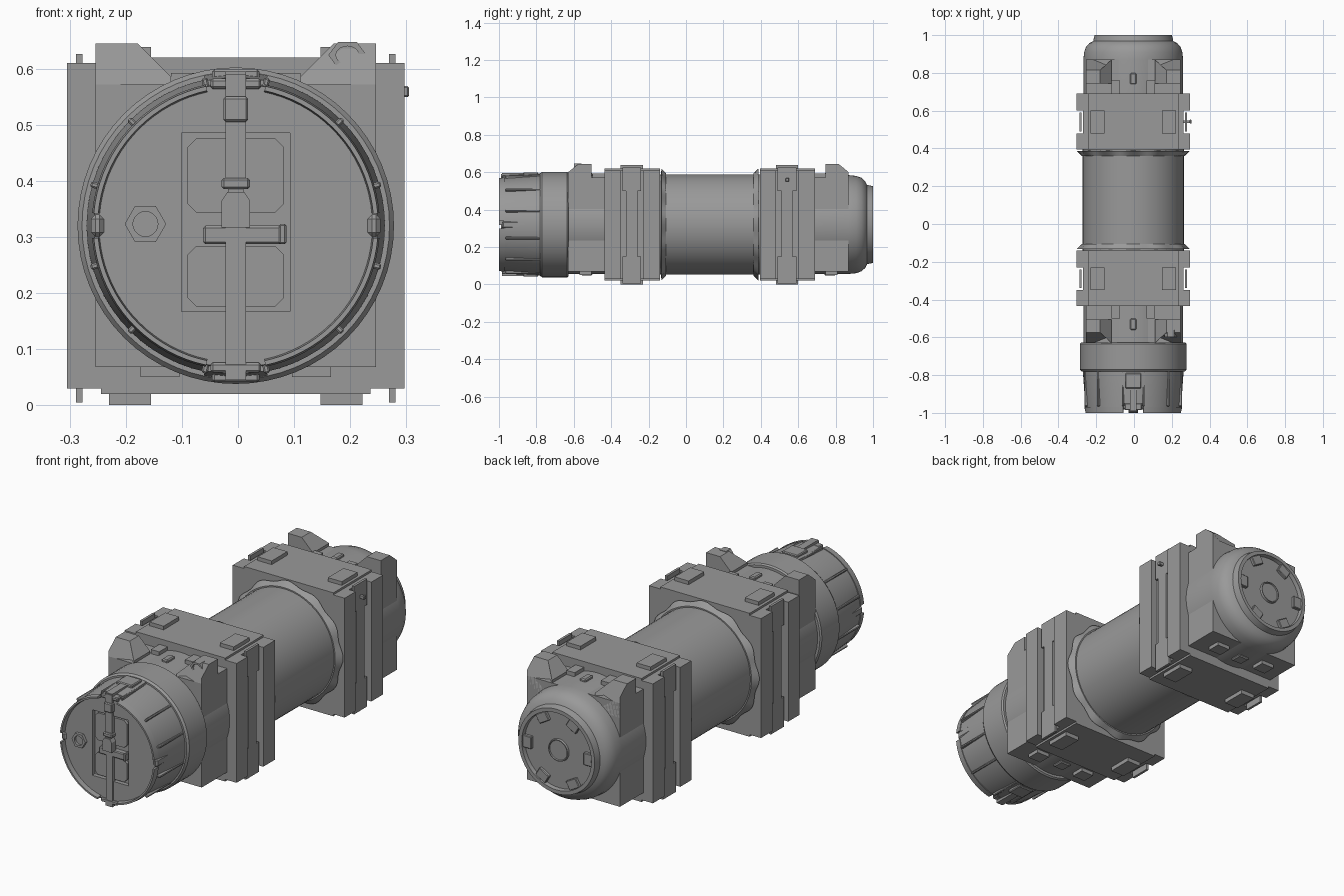
import bpy, bmesh
from math import cos, sin, pi, radians, tau
from mathutils import Matrix, Vector

if "Cube" in bpy.data.objects:
    bpy.data.objects.remove(bpy.data.objects["Cube"])

CX, CZ = -0.004, 0.32          # long axis of the canister
GREY = bpy.data.materials.new("dark_grey")
GREY.diffuse_color = (0.32, 0.32, 0.32, 1)
GREY.use_nodes = True
GREY.node_tree.nodes["Principled BSDF"].inputs["Base Color"].default_value = GREY.diffuse_color


def make(name, bm, bevel=0):
    if bevel:
        bmesh.ops.bevel(bm, geom=bm.edges[:], offset=bevel, segments=1, affect='EDGES')
    bmesh.ops.recalc_face_normals(bm, faces=bm.faces[:])
    me = bpy.data.meshes.new(name)
    bm.to_mesh(me)
    bm.free()
    me.materials.append(GREY)
    ob = bpy.data.objects.new(name, me)
    ob.location.x = CX
    bpy.context.collection.objects.link(ob)
    return ob


def box_bm(x0, x1, y0, y1, z0, z1):
    bm = bmesh.new()
    c = Vector(((x0 + x1) / 2, (y0 + y1) / 2, (z0 + z1) / 2))
    m = Matrix.Translation(c) @ Matrix.Diagonal((abs(x1 - x0), abs(y1 - y0), abs(z1 - z0), 1))
    bmesh.ops.create_cube(bm, size=1, matrix=m)
    return bm


def box(name, x0, x1, y0, y1, z0, z1, bevel=0):
    return make(name, box_bm(x0, x1, y0, y1, z0, z1), bevel)


def radial(name, deg, r0, r1, w, y0, y1, bevel=0):
    """Block sitting at an angle around the long axis."""
    bm = box_bm(r0, r1, y0, y1, -w / 2, w / 2)
    m = Matrix.Translation((0, 0, CZ)) @ Matrix.Rotation(-radians(deg), 4, 'Y')
    bmesh.ops.transform(bm, matrix=m, verts=bm.verts[:])
    return make(name, bm, bevel)


def prism(name, pts, y0, y1, slope=None):
    """Extrude an x/z outline along y; slope = (z limit, y shift) leans the y0 end."""
    bm = bmesh.new()
    a = [bm.verts.new((x, y0 + (slope[1] if slope and z > slope[0] else 0), z)) for x, z in pts]
    b = [bm.verts.new((x, y1, z)) for x, z in pts]
    n = len(pts)
    bm.faces.new(a)
    bm.faces.new(b[::-1])
    for i in range(n):
        bm.faces.new((a[i], b[i], b[(i + 1) % n], a[(i + 1) % n]))
    return make(name, bm)


def lathe(name, prof, seg=64, a0=0, a1=360, wave=0):
    """Revolve closed (r, y) outline about the long axis, fully or as an arc."""
    bm = bmesh.new()
    full = a1 - a0 >= 360
    rings = []
    for i in range(seg if full else seg + 1):
        t = radians(a0 + (a1 - a0) * i / seg)
        ring = []
        for k, (r, y) in enumerate(prof):
            if k == 1:
                r += wave * cos(12 * t)
            ring.append(bm.verts.new((r * cos(t), y, CZ + r * sin(t))))
        rings.append(ring)
    n = len(prof)
    for i in range(seg):
        p, q = rings[i], rings[(i + 1) % len(rings)]
        for k in range(n):
            bm.faces.new((p[k], p[(k + 1) % n], q[(k + 1) % n], q[k]))
    if not full:
        bm.faces.new(rings[0])
        bm.faces.new(rings[-1][::-1])
    bmesh.ops.remove_doubles(bm, verts=bm.verts[:], dist=1e-5)
    bmesh.ops.dissolve_degenerate(bm, edges=bm.edges[:], dist=1e-6)
    return make(name, bm)


def nut(name, x, z, r, y0, y1, sz=1.0):
    # hexagonal nut with a stepped round hole
    o = [(x + r * cos(i * pi / 3), z + sz * r * sin(i * pi / 3)) for i in range(6)]
    ob = prism(name, o, y0, y1)
    cut(ob, prism("nut_hole", [(x + r * .6 * cos(i * tau / 20), z + sz * r * .6 * sin(i * tau / 20))
                               for i in range(20)], y0 - .01, y0 + .012))


def cut(ob, cutter):
    cutter.hide_render = True
    m = ob.modifiers.new("cut", 'BOOLEAN')
    m.operation, m.object, m.solver = 'DIFFERENCE', cutter, 'EXACT'
    bpy.context.view_layer.objects.active = ob
    bpy.ops.object.modifier_apply(modifier=m.name)
    bpy.data.objects.remove(cutter)


# central tube with end collars
lathe("tube", [(0, -.16), (.268, -.16), (.268, .42), (0, .42)])
for tag, y, s in (("front", -.14, 1), ("rear", .395, -1)):
    lathe(tag + "_neck", [(0, y), (.292, y + .008 * s), (.274, y + .034 * s), (0, y + .034 * s)],
          seg=96, wave=.007)

# square flanges with grooved sides, clamp bars, top pads and feet
for tag, y in (("front", -.435), ("rear", .395)):
    g0, g1, y1 = y + .085, y + .205, y + .295
    box(tag + "_flange_core", -.24, .24, y, y1, .02, .62)
    box(tag + "_flange_web", -.265, .265, y + .02, y1 - .02, .03, .61)
    for k, (a, b) in enumerate(((y, g0), (g1, y1))):
        box(f"{tag}_flange_slab_{k}", -.301, .301, a, b, .03, .61)
    for s, side in ((-1, "left"), (1, "right")):
        box(f"{tag}_{side}_clamp_bar", .273 * s, .285 * s, g0 + .03, g1 - .03, .005, .626)
        for k, (z0, z1) in enumerate(((.005, .15), (.5, .626))):
            box(f"{tag}_{side}_clamp_end_{k}", .273 * s, .285 * s, g0 + .01, g1 - .01, z0, z1)
        x0, x1 = (-.226, -.151) if s < 0 else (.151, .226)
        box(f"{tag}_{side}_top_pad", x0, x1, g0, g1, .615, .638)
        box(f"{tag}_{side}_foot", x0, x1, g0, g1, 0, .03)

# side screw on the rear flange
box("side_screw_shank", .255, .302, .535, .549, .552, .566)
box("side_screw_head", .298, .309, .532, .552, .549, .569, .003)

# end blocks with corner lugs and small fittings
for tag, yo, yi, s in (("front", -.63, -.43, 1), ("rear", .87, .69, -1)):
    box(tag + "_block", -.25, .25, yo, yi, .068, .572)
    lug = [(-.25, .5), (-.25, .6), (-.25, .645), (-.175, .645), (-.115, .585), (-.115, .5)]
    for sx, side in ((1, "left"), (-1, "right")):
        prism(f"{tag}_{side}_lug", [(x * sx, z) for x, z in lug], yo, yo + .125 * s, (.61, .055 * s))
        box(f"{tag}_{side}_step", -.115 * sx, -.07 * sx, yi - .07 * s, yi, .56, .592)
        box(f"{tag}_{side}_under_pad", -.17 * sx, -.1 * sx, yo + .06 * s, yo + .125 * s, .05, .08)
    box(tag + "_top_catch", -.016, .016, yo + .07 * s, yo + .13 * s, .57, .596, .005)
    box(tag + "_under_catch", -.03, .03, yo + .07 * s, yo + .13 * s, .048, .08, .005)
lathe("front_block_core", [(0, -.65), (.264, -.65), (.264, -.42), (0, -.42)])
nut("lug_nut", .199, .624, .034, -.598, -.56, .78)

# rear dome with recessed end plate
lathe("rear_dome", [(0, .985), (.046, .985), (.048, .99), (.052, .99), (.054, .98), (.184, .98),
                    (.187, 1), (.205, 1), (.212, .968), (.232, .958), (.25, .938), (.26, .91),
                    (.264, .87), (.264, .68), (0, .68)])
for i in range(6):
    radial(f"end_tab_{i}", 60 * i, .14, .186, .06, .97, .995, .003)

# front cap: wide collar, tapered drum, recessed face
lathe("cap_collar", [(0, -.78), (.274, -.78), (.282, -.77), (.282, -.635), (.276, -.628), (0, -.628)])
drum = lathe("cap_drum", [(0, -.975), (.253, -.975), (.266, -.79), (.266, -.76), (0, -.76)])
cut(drum, box("panel_recess", -.097, .097, -1.02, -.955, .167, .485))
for k, (a, b) in enumerate(((-78, -5), (5, 78), (102, 175), (185, 258))):
    lathe(f"cap_rim_{k}", [(.243, -.97), (.246, -1), (.254, -1), (.257, -.97)], 18, a, b)

# grip ribs and flat grip panels on the drum
for k, d in enumerate((16, 45, 78, 102, 135, 164, 196, 225, 258, 282, 315, 344)):
    radial(f"grip_rib_{k}", d, .24, .269, .011, -.965, -.78, .003)
for k, d in enumerate((90, 270)):
    lathe(f"grip_panel_{k}", [(.25, -.95), (.264, -.95), (.273, -.78), (.25, -.78)], 6, d - 12, d + 12)
for k, d in enumerate((0, 180)):
    radial(f"side_grip_{k}", d, .235, .258, .04, -.985, -.79, .008)

# hatch panels with clipped corners
for name, z0, z1 in (("upper", .343, .476), ("lower", .176, .284)):
    c = .016
    prism(name + "_hatch_panel", [(-.086 + c, z0), (.086 - c, z0), (.086, z0 + c), (.086, z1 - c),
          (.086 - c, z1), (-.086 + c, z1), (-.086, z1 - c), (-.086, z0 + c)], -.97, -.94)
nut("cap_nut", -.161, .323, .037, -.99, -.965)

# strap, crossbar and buckle
box("strap_lower", -.018, .018, -.984, -.95, .06, .33)
box("strap_upper", -.018, .018, -.988, -.97, .4, .59)
box("strap_loop", -.022, .022, -.996, -.97, .505, .55, .004)
for side, d in (("top", 90), ("bottom", 270)):
    radial(f"strap_{side}_wrap", d, .25, .275, .036, -.985, -.79)
    radial(f"strap_{side}_anchor", d, .25, .279, .084, -.87, -.79, .004)
    radial(f"strap_{side}_clip", d, .244, .262, .09, -.985, -.95, .004)
box("crossbar", -.058, .085, -.982, -.945, .287, .32, .004)
box("crossbar_end", .077, .09, -.988, -.945, .287, .323, .003)
prism("buckle_body", [(-.025, .317), (.025, .317), (.025, .365), (.015, .38), (-.015, .38),
                      (-.025, .365)], -1, -.965)
box("buckle_top", -.025, .025, -.998, -.965, .385, .405, .004)
box("buckle_tongue", -.014, .014, -.993, -.965, .37, .39)

# smooth the round parts, keep hard edges
bpy.ops.object.select_all(action='SELECT')
bpy.context.view_layer.objects.active = drum
bpy.ops.object.shade_smooth_by_angle(angle=radians(25))
